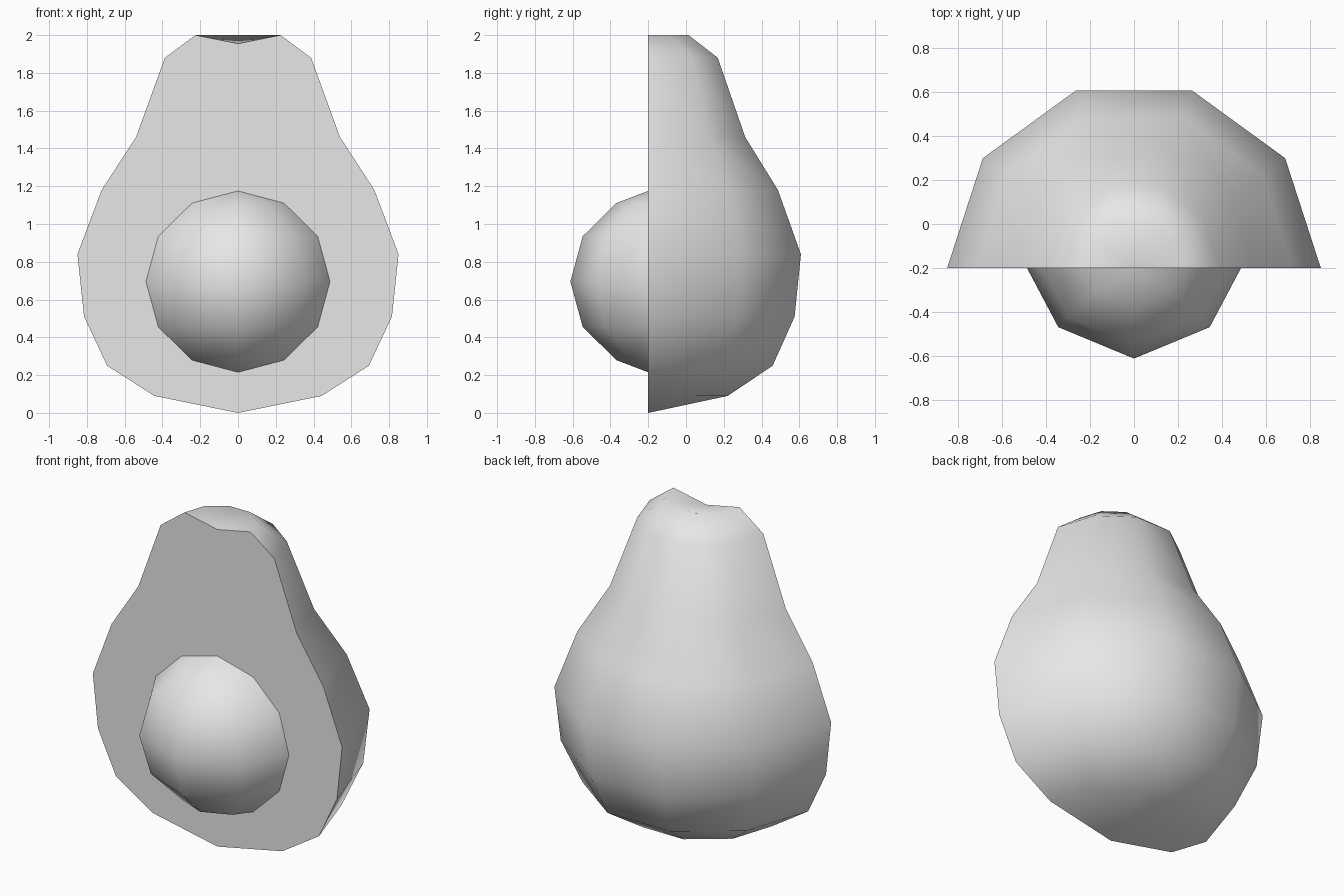
import bpy, bmesh, math
from mathutils import Vector

cube = bpy.data.objects.get("Cube")
if cube:
    bpy.data.objects.remove(cube, do_unlink=True)

CUT_Y = -0.2  # plane of the flat cut face

grey = bpy.data.materials.new("plain grey")
grey.use_nodes = True
grey.diffuse_color = (0.8, 0.8, 0.8, 1)
grey.node_tree.nodes["Principled BSDF"].inputs["Base Color"].default_value = (0.8, 0.8, 0.8, 1)


def half_lathe(name, profile, axis_y, sweep, steps, keep_cap):
    """Turn an (r, z) profile half way round a vertical axis and close it on the cut plane."""
    bm = bmesh.new()
    verts = [bm.verts.new((r, axis_y, z)) for r, z in profile]
    edges = [bm.edges.new(pair) for pair in zip(verts, verts[1:])]
    bmesh.ops.spin(bm, geom=verts + edges, cent=(0, axis_y, 0), axis=(0, 0, 1),
                   angle=sweep, steps=steps)
    bmesh.ops.remove_doubles(bm, verts=bm.verts, dist=0.0005)
    rim = [e for e in bm.edges if e.is_boundary]
    for v in {v for e in rim for v in e.verts}:
        v.co.y = CUT_Y
    cap = bm.faces.new([bm.verts.new(v.co) for v in ordered(rim)])
    bmesh.ops.remove_doubles(bm, verts=bm.verts, dist=0.0005)
    bmesh.ops.recalc_face_normals(bm, faces=bm.faces)
    if not keep_cap:
        flat = [f for f in bm.faces if all(abs(v.co.y - CUT_Y) < 0.001 for v in f.verts)]
        bmesh.ops.delete(bm, geom=flat, context='FACES')
    mesh = bpy.data.meshes.new(name)
    bm.to_mesh(mesh)
    bm.free()
    mesh.materials.append(grey)
    obj = bpy.data.objects.new(name, mesh)
    bpy.context.collection.objects.link(obj)
    bpy.ops.object.select_all(action='DESELECT')
    obj.select_set(True)
    bpy.context.view_layer.objects.active = obj
    bpy.ops.object.shade_smooth_by_angle(angle=math.radians(60))
    return obj


def ordered(edges):
    """Walk a closed loop of edges and list its vertices in order."""
    left = set(edges)
    edge = left.pop()
    loop = list(edge.verts)
    while True:
        edge = next((e for e in left if loop[-1] in e.verts), None)
        if edge is None:
            return loop
        left.remove(edge)
        nxt = edge.other_vert(loop[-1])
        if nxt is loop[0]:
            return loop
        loop.append(nxt)


# Halved fruit: pear-shaped body with a dimpled top
body_profile = [(0, 1.955), (0.225, 2.0), (0.387, 1.88), (0.54, 1.46), (0.722, 1.18),
                (0.85, 0.84), (0.815, 0.51), (0.693, 0.25), (0.443, 0.09), (0, 0)]
half_lathe("fruit_body", body_profile, CUT_Y, math.pi, 5, True)

# Round stone bulging out of the cut face
R, MID = 0.48, 0.695
stone_profile = [(R * 1.015 * math.sin(a), MID + R * math.cos(a))
                 for a in (math.pi * i / 6 for i in range(7))]
half_lathe("fruit_stone", stone_profile, -0.125, -math.pi, 4, False)
